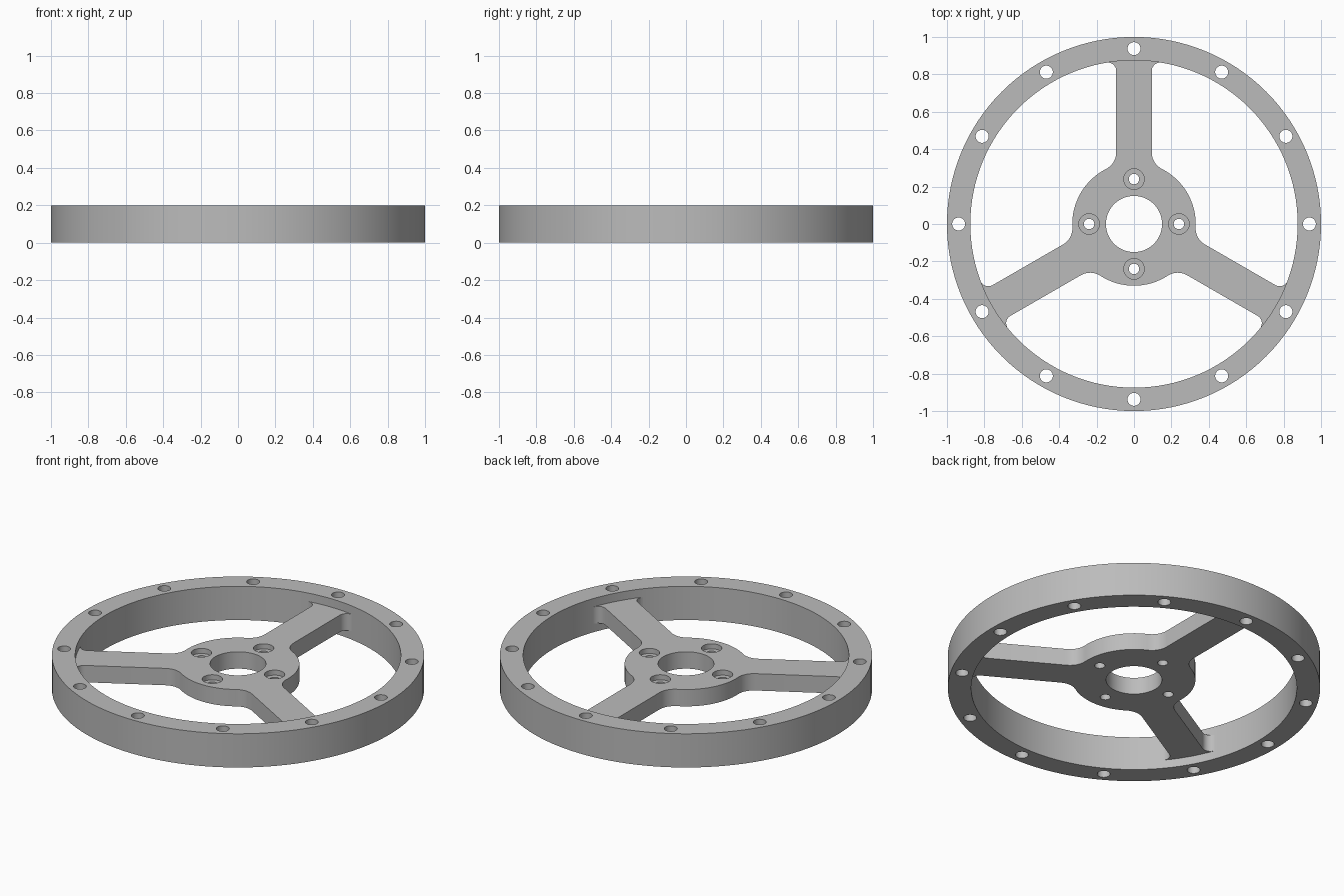
import bpy, bmesh
from math import sin, cos, pi, atan2, sqrt, radians
from mathutils import Matrix, Vector

if "Cube" in bpy.data.objects:
    bpy.data.objects.remove(bpy.data.objects["Cube"])

RIM_OUT, RIM_IN, HEIGHT = 1.0, 0.875, 0.2
HUB_R, BORE_R, HUB_Z0, HUB_Z1 = 0.33, 0.15, 0.05, 0.15
SPOKE_HALF, HUB_FILLET, RIM_FILLET = 0.095, 0.10, 0.045

grey = bpy.data.materials.new("satin grey")
grey.diffuse_color = (0.5, 0.5, 0.5, 1)
grey.use_nodes = True
grey.node_tree.nodes["Principled BSDF"].inputs["Base Color"].default_value = grey.diffuse_color


def arc(cx, cy, r, a0, a1, n):
    return [Vector((cx + r * cos(a0 + (a1 - a0) * i / n),
                    cy + r * sin(a0 + (a1 - a0) * i / n))) for i in range(n + 1)]


def circle(r, n, cx=0, cy=0):
    return arc(cx, cy, r, 0, 2 * pi, n)[:-1]


def ring_of(count, radius, r, n):
    return [circle(r, n, radius * cos(2 * pi * i / count), radius * sin(2 * pi * i / count))
            for i in range(count)]


def cap(bm, loops, z):
    """Flat face bounded by an outline and its holes."""
    edges = []
    for loop in loops:
        vs = [bm.verts.new((p.x, p.y, z)) for p in loop]
        edges += [bm.edges.new((vs[i - 1], vs[i])) for i in range(len(vs))]
    bmesh.ops.triangle_fill(bm, use_beauty=True, edges=edges, normal=(0, 0, 1))


def wall(bm, loop, z0, z1):
    lo = [bm.verts.new((p.x, p.y, z0)) for p in loop]
    hi = [bm.verts.new((p.x, p.y, z1)) for p in loop]
    for i in range(len(loop)):
        bm.faces.new((lo[i - 1], lo[i], hi[i], hi[i - 1]))


def finish(bm, name):
    bmesh.ops.remove_doubles(bm, verts=bm.verts, dist=1e-5)
    bmesh.ops.recalc_face_normals(bm, faces=bm.faces)
    mesh = bpy.data.meshes.new(name)
    bm.to_mesh(mesh)
    bm.free()
    mesh.materials.append(grey)
    ob = bpy.data.objects.new(name, mesh)
    bpy.context.collection.objects.link(ob)
    bpy.ops.object.select_all(action='DESELECT')
    ob.select_set(True)
    bpy.context.view_layer.objects.active = ob
    bpy.ops.object.shade_smooth_by_angle(angle=radians(30))


# Rim with twelve through holes
bm = bmesh.new()
loops = [circle(RIM_OUT, 128), circle(RIM_IN, 128)] + ring_of(12, 0.9375, 0.035, 24)
for z in (0, HEIGHT):
    cap(bm, loops, z)
for loop in loops:
    wall(bm, loop, 0, HEIGHT)
finish(bm, "rim")

# Filleted edge of half a spoke, running along +x from hub to rim
cy = SPOKE_HALF + HUB_FILLET
cx = sqrt((HUB_R + HUB_FILLET) ** 2 - cy ** 2)
dy = SPOKE_HALF + RIM_FILLET
dx = sqrt((RIM_IN - RIM_FILLET) ** 2 - dy ** 2)
t, s = atan2(cy, cx), atan2(dy, dx)
end = RIM_IN + 0.012
upper = arc(cx, cy, HUB_FILLET, t + pi, 1.5 * pi, 10)
upper += arc(dx, dy, RIM_FILLET, -pi / 2, s, 10)
upper.append(Vector((end * cos(s), end * sin(s))))
lower = [Vector((p.x, -p.y)) for p in upper]
spoke = lower + arc(0, 0, end, -s, s, 6)[1:-1] + upper[::-1]
spoke += arc(0, 0, HUB_R, t, 2 * pi / 3 - t, 16)[1:-1]

# Hub and three spokes in one outline
outline = []
for deg in (90, 210, 330):
    rot = Matrix.Rotation(radians(deg), 2)
    outline += [rot @ p for p in spoke]

# Hub plate with centre bore and four counterbored bolt holes
bm = bmesh.new()
bore = circle(BORE_R, 64)
bolts = ring_of(4, 0.24, 0.028, 24)
sinks = ring_of(4, 0.24, 0.055, 32)
floor_z = HUB_Z1 - 0.03
cap(bm, [outline, bore] + sinks, HUB_Z1)
cap(bm, [outline, bore] + bolts, HUB_Z0)
wall(bm, outline, HUB_Z0, HUB_Z1)
wall(bm, bore, HUB_Z0, HUB_Z1)
for bolt, sink in zip(bolts, sinks):
    cap(bm, [sink, bolt], floor_z)
    wall(bm, sink, floor_z, HUB_Z1)
    wall(bm, bolt, HUB_Z0, floor_z)
finish(bm, "hub_and_spokes")
